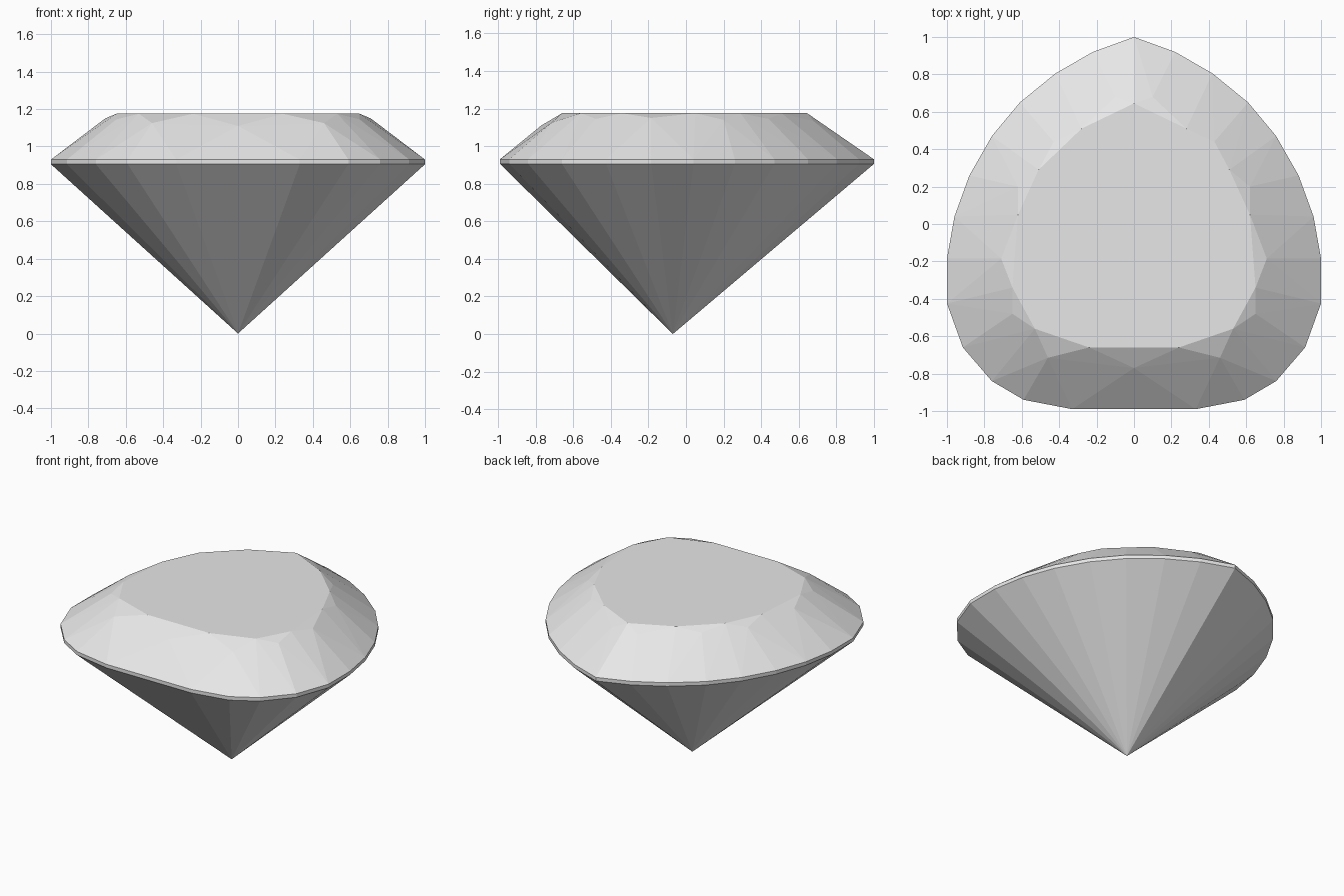
import bpy
import bmesh

cube = bpy.data.objects.get("Cube")
if cube:
    bpy.data.objects.remove(cube, do_unlink=True)

GIRDLE_LOW, GIRDLE_TOP, TABLE_Z = 0.905, 0.93, 1.175

# Half outlines, running from the flat front round to the pointed back
girdle = [(0.33, -0.99), (0.59, -0.94), (0.76, -0.84), (0.915, -0.66), (1, -0.425),
          (1, -0.185), (0.96, 0.04), (0.88, 0.26), (0.76, 0.47), (0.61, 0.65),
          (0.42, 0.805), (0.22, 0.92), (0, 1)]
table = [(0.24, -0.66), (0.53, -0.56), (0.65, -0.34), (0.62, 0.05),
         (0.51, 0.29), (0.28, 0.51), (0, 0.645)]
# Corners where the crown facets meet between girdle and table
crown = [(0, -0.77, 1.11), (0.46, -0.715, 1.125), (0.65, -0.48, 1.145),
         (0.71, -0.185, 1.15), (0.62, 0.2, 1.14), (0.43, 0.44, 1.145),
         (0.1, 0.68, 1.132)]


def at_height(outline, z):
    return [(x, y, z) for x, y in outline]


def mirrored(points):
    return points + [(-x, y, z) for x, y, z in points if x > 0]


stone_grey = bpy.data.materials.new("stone_grey")
stone_grey.use_nodes = True
colour = (0.8, 0.8, 0.8, 1)
stone_grey.diffuse_color = colour
stone_grey.node_tree.nodes["Principled BSDF"].inputs["Base Color"].default_value = colour

# Wrap flat facets round the table, crown, girdle and the bottom point
points = mirrored(at_height(girdle, GIRDLE_LOW) + at_height(girdle, GIRDLE_TOP)
                  + crown + at_height(table, TABLE_Z))
points.append((0, -0.07, 0))
bm = bmesh.new()
for p in points:
    bm.verts.new(p)
bmesh.ops.convex_hull(bm, input=bm.verts[:])
bmesh.ops.dissolve_limit(bm, angle_limit=0.005, verts=bm.verts[:], edges=bm.edges[:])
bmesh.ops.recalc_face_normals(bm, faces=bm.faces[:])

mesh = bpy.data.meshes.new("gemstone")
bm.to_mesh(mesh)
bm.free()
mesh.materials.append(stone_grey)
gemstone = bpy.data.objects.new("gemstone", mesh)
bpy.context.collection.objects.link(gemstone)
